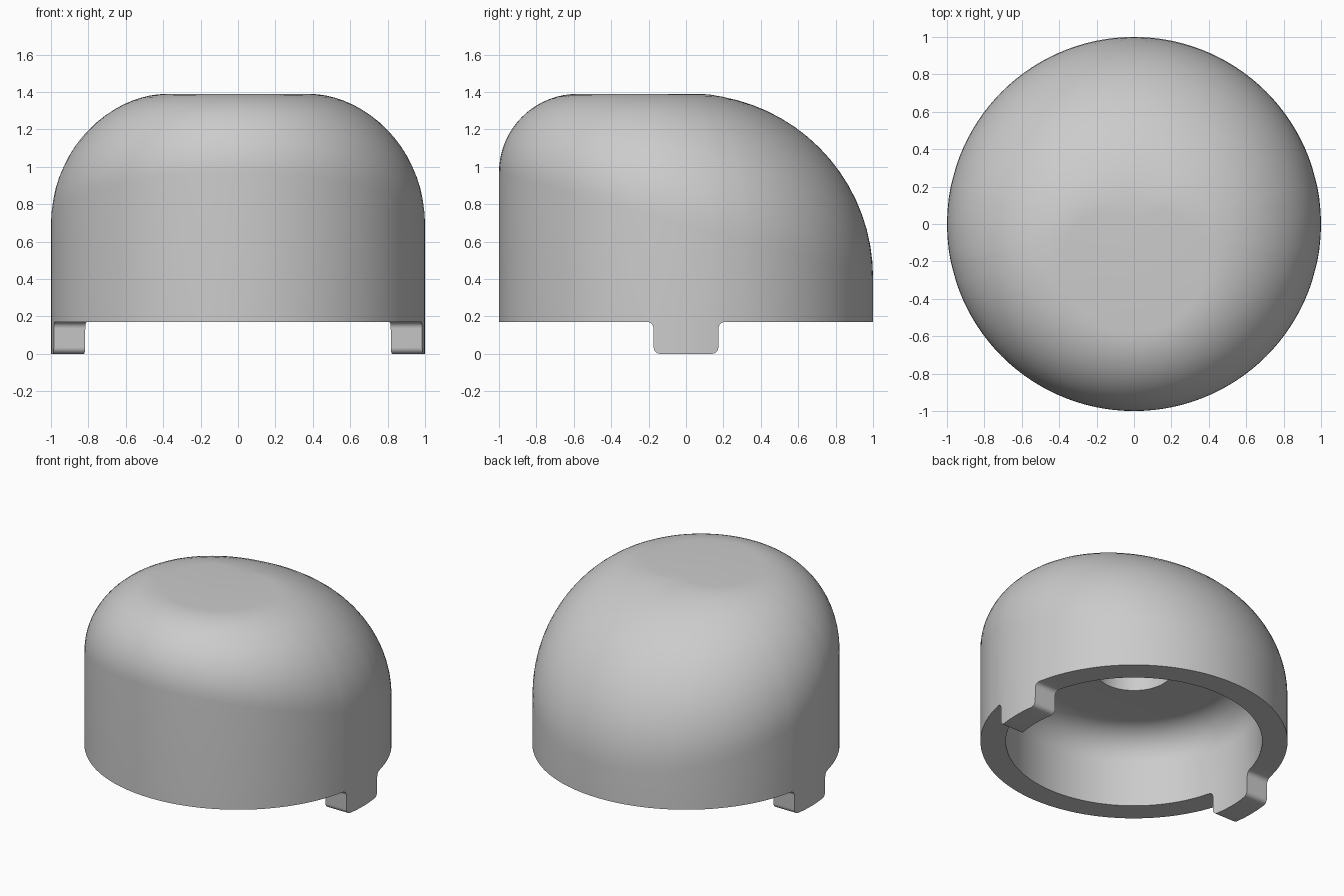
import bpy, bmesh
from math import sin, cos, asin, pi, radians

if "Cube" in bpy.data.objects:
    bpy.data.objects.remove(bpy.data.objects["Cube"])

R, RI, RIM = 1.0, 0.835, 0.171   # outer radius, inner radius, rim height
CEIL, F = 0.70, 0.22             # cavity ceiling height and its fillet
HOLE_R, HOLE_TOP = 0.25, 1.10    # blind hole in the ceiling
TOP = 1.39
STEPS = 18


def tab_outline():
    # half of a tab edge: (y, z) from its bottom corner out to the rim
    pts = [(0.0, 0.0), (0.07, 0.0)]
    c = 0.035
    for i in range(6):
        a = pi / 2 * i / 5
        pts.append((0.138 + c * sin(a), c - c * cos(a)))
    for i in range(6):
        a = pi / 2 * i / 5
        pts.append((0.209 - c * cos(a), RIM - c + c * sin(a)))
    return [(-y, z) for y, z in reversed(pts[1:])] + pts


# columns around the ring: (outer angle, inner angle, bottom height)
tab = tab_outline()
cols = []
for half in (0, pi):
    cols += [(half + asin(y / R), half + asin(y / RI), z) for y, z in tab]
    cols += [(half + radians(d), half + radians(d), RIM) for d in range(18, 163, 3)]


def column(ao, ai, zb):
    # one closed-section column, from the crown down round into the blind hole
    pts = []
    r = 0.70 + 0.28 * sin(ao)            # crown fillet grows towards the back
    for i in range(STEPS + 1):
        t = pi / 2 * i / STEPS
        q = R - r + r * sin(t)
        pts.append((q * cos(ao), q * sin(ao), TOP - r + r * cos(t)))
    for q, a, z in ((R, ao, RIM + 0.02), (R, ao, zb), (RI, ai, zb), (RI, ai, RIM + 0.02)):
        pts.append((q * cos(a), q * sin(a), z))
    for i in range(11):
        t = pi / 2 * i / 10
        q = RI - F + F * cos(t)
        pts.append((q * cos(ai), q * sin(ai), CEIL - F + F * sin(t)))
    for z in (CEIL, HOLE_TOP):
        pts.append((HOLE_R * cos(ai), HOLE_R * sin(ai), z))
    return pts


# cap body with both tabs as one watertight mesh
bm = bmesh.new()
grid = [[bm.verts.new(p) for p in column(*c)] for c in cols]
n = len(grid)
for i in range(n):
    a, b = grid[i], grid[(i + 1) % n]
    for j in range(len(a) - 1):
        bm.faces.new((a[j], a[j + 1], b[j + 1], b[j]))
bm.faces.new([c[0] for c in grid])
bm.faces.new([c[-1] for c in reversed(grid)])
bmesh.ops.recalc_face_normals(bm, faces=bm.faces)
mesh = bpy.data.meshes.new("domed_cap")
bm.to_mesh(mesh)
bm.free()
cap = bpy.data.objects.new("domed_cap", mesh)
bpy.context.collection.objects.link(cap)
bpy.context.view_layer.objects.active = cap
cap.select_set(True)
bpy.ops.object.shade_smooth_by_angle(angle=radians(30))
